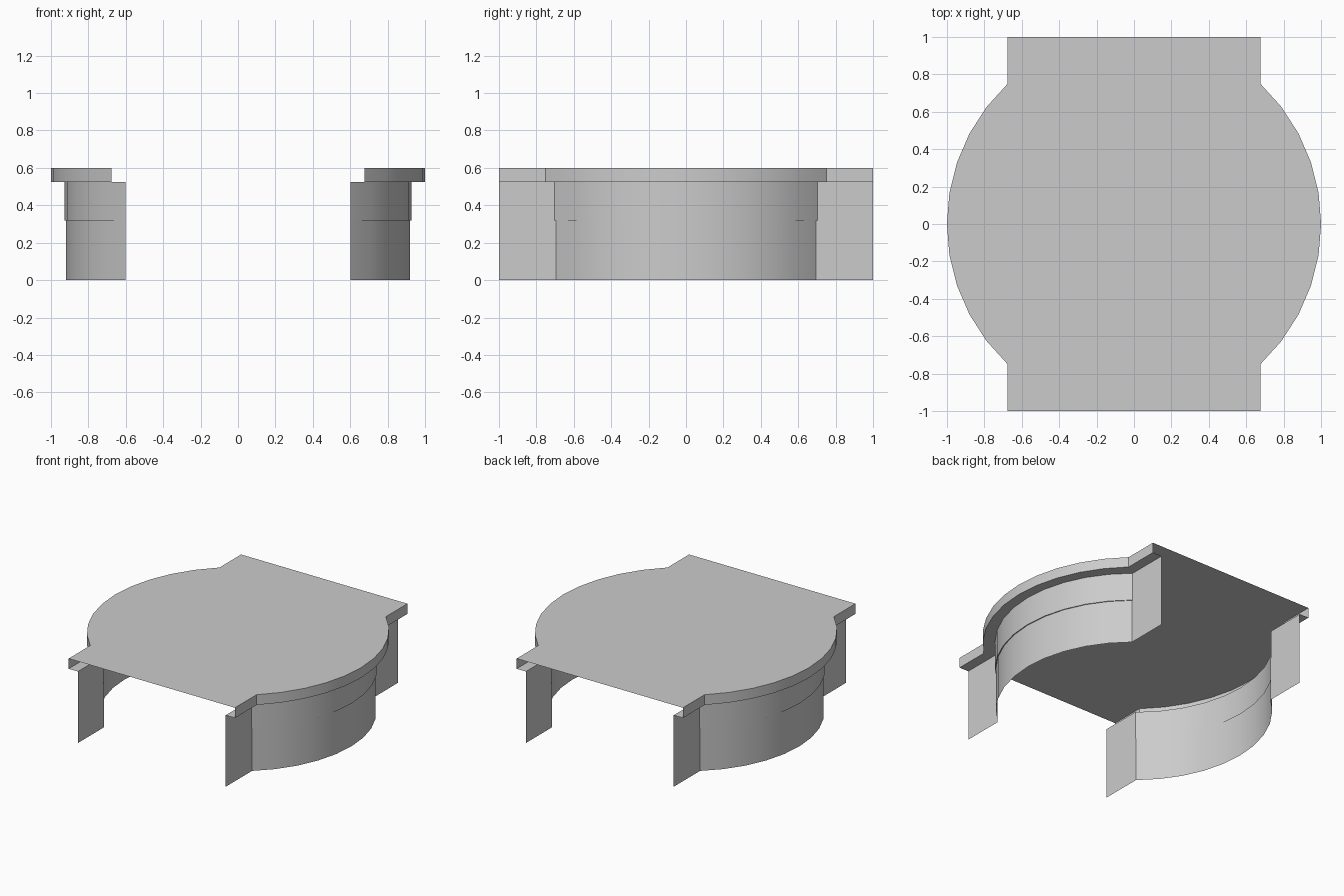
import bpy
import bmesh
import math

cube = bpy.data.objects.get("Cube")
if cube:
    bpy.data.objects.remove(cube)

grey = bpy.data.materials.new("plain grey")
grey.use_nodes = True
colour = (0.6, 0.6, 0.6, 1)
grey.diffuse_color = colour
grey.node_tree.nodes["Principled BSDF"].inputs["Base Color"].default_value = colour

TOP, LEDGE, STEP = 0.6, 0.525, 0.32
SEGMENTS = 10


def side_path(x, y, apex):
    """Straight end, bulging arc, straight end, running from front to back."""
    centre = (x * x + y * y - apex * apex) / (2 * (x - apex))
    radius = apex - centre
    sweep = math.atan2(y, x - centre)
    points = [(x, -1)]
    for i in range(SEGMENTS + 1):
        a = sweep * (2 * i / SEGMENTS - 1)
        points.append((centre + radius * math.cos(a), radius * math.sin(a)))
    return points + [(x, 1)]


def finish(name, bm):
    bmesh.ops.remove_doubles(bm, verts=bm.verts, dist=0.0001)
    for face in bm.faces:
        face.smooth = True
    mesh = bpy.data.meshes.new(name)
    bm.to_mesh(mesh)
    bm.free()
    mesh.set_sharp_from_angle(angle=math.radians(25))
    mesh.materials.append(grey)
    bpy.context.collection.objects.link(bpy.data.objects.new(name, mesh))


def sheet(name, side, rows):
    """Skin a thin sheet through (path, height) rows, listed top to bottom."""
    bm = bmesh.new()
    grid = [[bm.verts.new((side * x, y, z)) for x, y in path] for path, z in rows]
    for upper, lower in zip(grid, grid[1:]):
        for i in range(len(upper) - 1):
            quad = [upper[i], lower[i], lower[i + 1], upper[i + 1]]
            bm.faces.new(quad if side > 0 else quad[::-1])
    finish(name, bm)


outer = side_path(0.675, 0.75, 1.0)
wall_upper = side_path(0.6, 0.702, 0.927)
wall_lower = side_path(0.6, 0.695, 0.92)

# Flat cover
bm = bmesh.new()
outline = outer + [(-x, y) for x, y in reversed(outer)]
bm.faces.new([bm.verts.new((x, y, TOP)) for x, y in outline])
finish("top_cover", bm)

# Rim, ledge and stepped wall on each side
for label, side in (("left", 1), ("right", -1)):
    sheet(label + "_rim", side, [(outer, TOP), (outer, LEDGE)])
    sheet(label + "_ledge", side, [(outer, LEDGE), (wall_upper, LEDGE)])
    sheet(label + "_wall", side, [(wall_upper, LEDGE), (wall_upper, STEP),
                                  (wall_lower, STEP), (wall_lower, 0)])
